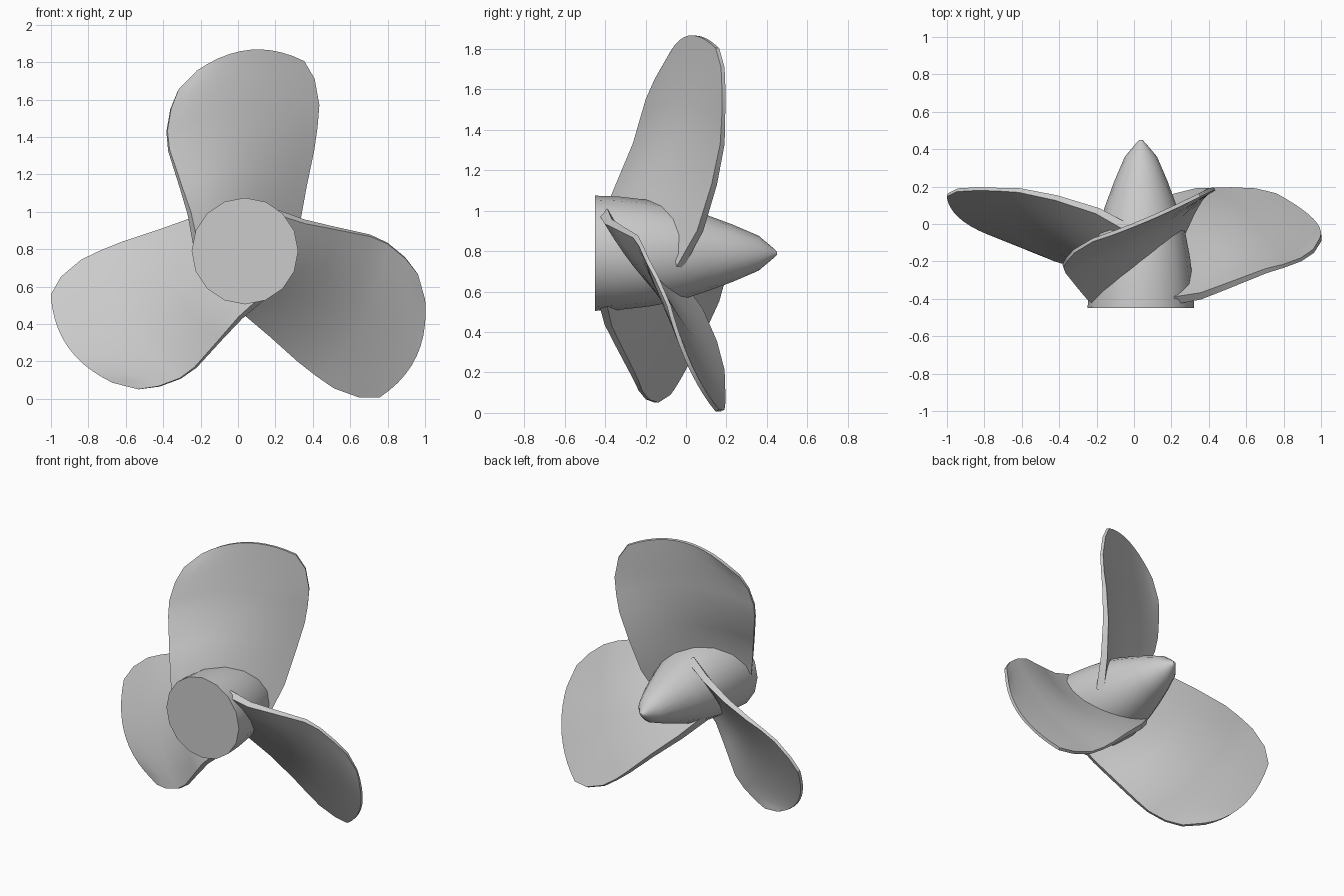
import bpy, bmesh, math
from mathutils import Vector, Matrix

if "Cube" in bpy.data.objects:
    bpy.data.objects.remove(bpy.data.objects["Cube"])

CENTER = Vector((0.037, 0.0, 0.79))   # propeller shaft runs along y


def make_object(name, bm):
    bmesh.ops.recalc_face_normals(bm, faces=bm.faces[:])
    mesh = bpy.data.meshes.new(name)
    bm.to_mesh(mesh)
    bm.free()
    obj = bpy.data.objects.new(name, mesh)
    bpy.context.collection.objects.link(obj)
    return obj


def smooth(obj, degrees):
    bpy.ops.object.select_all(action='DESELECT')
    obj.select_set(True)
    bpy.context.view_layer.objects.active = obj
    bpy.ops.object.shade_smooth_by_angle(angle=math.radians(degrees))


# Hub: lathed nose cone, profile given as (y, radius)
profile = [(-0.45, 0.285), (-0.33, 0.28), (-0.18, 0.263), (-0.04, 0.236),
           (0.10, 0.19), (0.23, 0.142), (0.36, 0.086), (0.43, 0.027), (0.45, 0.008)]
SIDES = 16
bm = bmesh.new()
rings = []
for y, r in profile:
    rings.append([bm.verts.new(CENTER + Vector((r * math.cos(a), y, r * math.sin(a))))
                  for a in (2 * math.pi * i / SIDES for i in range(SIDES))])
for a, b in zip(rings, rings[1:]):
    for i in range(SIDES):
        j = (i + 1) % SIDES
        bm.faces.new((a[i], a[j], b[j], b[i]))
bm.faces.new(rings[0])
bm.faces.new(rings[-1])
smooth(make_object("hub", bm), 40)

# Blade: chord rows from root to tip, each left edge, middle, right edge
rows = [
    ((-.23, -.41, .84), (.04, -.18, 1.00), (.26, -.03, .72)),
    ((-.26, -.385, .99), (.04, -.15, 1.10), (.31, .07, .90)),
    ((-.305, -.33, 1.13), (.04, -.11, 1.22), (.355, .14, 1.13)),
    ((-.37, -.25, 1.33), (.03, -.06, 1.40), (.40, .18, 1.33)),
    ((-.38, -.225, 1.43), (.03, -.04, 1.53), (.42, .185, 1.45)),
    ((-.36, -.19, 1.55), (.03, -.02, 1.66), (.43, .188, 1.57)),
    ((-.32, -.145, 1.65), (.04, 0.0, 1.77), (.405, .182, 1.71)),
    ((-.22, -.085, 1.75), (.06, .02, 1.865), (.35, .155, 1.805)),
]
COLS = 10


def chord_point(row, t):
    l, m, r = (Vector(p) for p in row)
    return l * (1 - t) * (1 - 2 * t) + m * 4 * t * (1 - t) + r * t * (2 * t - 1)


def make_blade(name, degrees):
    turn = (Matrix.Translation(CENTER) @ Matrix.Rotation(math.radians(degrees), 4, 'Y')
            @ Matrix.Translation(-CENTER))
    bm = bmesh.new()
    grid = [[bm.verts.new(turn @ chord_point(row, c / COLS)) for c in range(COLS + 1)]
            for row in rows]
    for a, b in zip(grid, grid[1:]):
        for c in range(COLS):
            bm.faces.new((a[c], a[c + 1], b[c + 1], b[c]))
    obj = make_object(name, bm)
    # thicker at the root, thinner at the tip
    group = obj.vertex_groups.new(name="thickness")
    for v in obj.data.vertices:
        row = v.index // (COLS + 1)
        group.add([v.index], 1 - 0.6 * min(1, row / 4), 'REPLACE')
    mod = obj.modifiers.new("thickness", 'SOLIDIFY')
    mod.thickness = 0.05
    mod.offset = 0
    mod.vertex_group = group.name
    bpy.ops.object.select_all(action='DESELECT')
    obj.select_set(True)
    bpy.context.view_layer.objects.active = obj
    bpy.ops.object.modifier_apply(modifier=mod.name)
    smooth(obj, 35)


for name, angle in (("blade_top", 0), ("blade_right", 120), ("blade_left", 240)):
    make_blade(name, angle)
